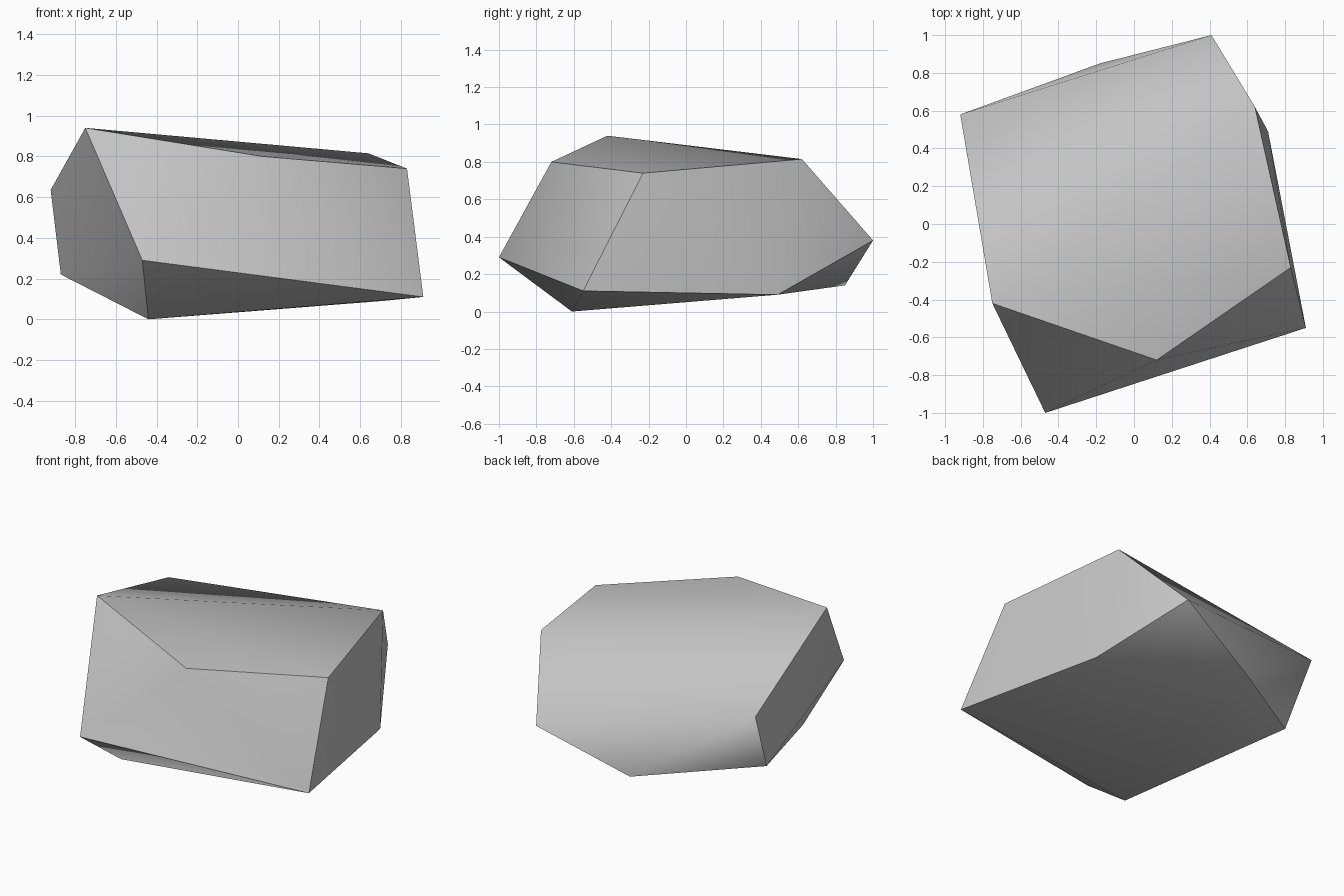
import bpy, bmesh, math
from mathutils import Vector

cube = bpy.data.objects.get("Cube")
if cube:
    bpy.data.objects.remove(cube, do_unlink=True)

# Stone colour
stone = bpy.data.materials.new("stone_grey")
stone.use_nodes = True
grey = (0.55, 0.55, 0.55, 1)
stone.diffuse_color = grey
stone.node_tree.nodes["Principled BSDF"].inputs["Base Color"].default_value = grey

# Corners of the boulder
back_left, back_right = (0.41, 1.0, 0.38), (-0.92, 0.58, 0.635)
top = [(-0.75, -0.42, 0.94), (0.12, -0.72, 0.80), (0.83, -0.23, 0.74), (0.64, 0.62, 0.815)]
waist = [back_left, back_right, (-0.47, -1.0, 0.29)]
base = [(-0.87, 0.39, 0.22), (-0.44, -0.61, 0), (0.91, -0.55, 0.11),
        (0.71, 0.49, 0.09), (-0.18, 0.85, 0.14)]

# Wrap the corners in a convex shell
bm = bmesh.new()
for co in top + waist + base:
    bm.verts.new(co)
bmesh.ops.convex_hull(bm, input=bm.verts)
bmesh.ops.recalc_face_normals(bm, faces=bm.faces)

# Soft shading over shallow creases and the upper back ridge
ridge = (Vector(back_left) + Vector(back_right)) / 2
for f in bm.faces:
    f.smooth = True
for e in bm.edges:
    middle = (e.verts[0].co + e.verts[1].co) / 2
    on_ridge = (middle - ridge).length < 0.01
    e.smooth = on_ridge or e.calc_face_angle(0) < math.radians(45)

mesh = bpy.data.meshes.new("boulder")
bm.to_mesh(mesh)
bm.free()
mesh.materials.append(stone)
boulder = bpy.data.objects.new("boulder", mesh)
bpy.context.collection.objects.link(boulder)
